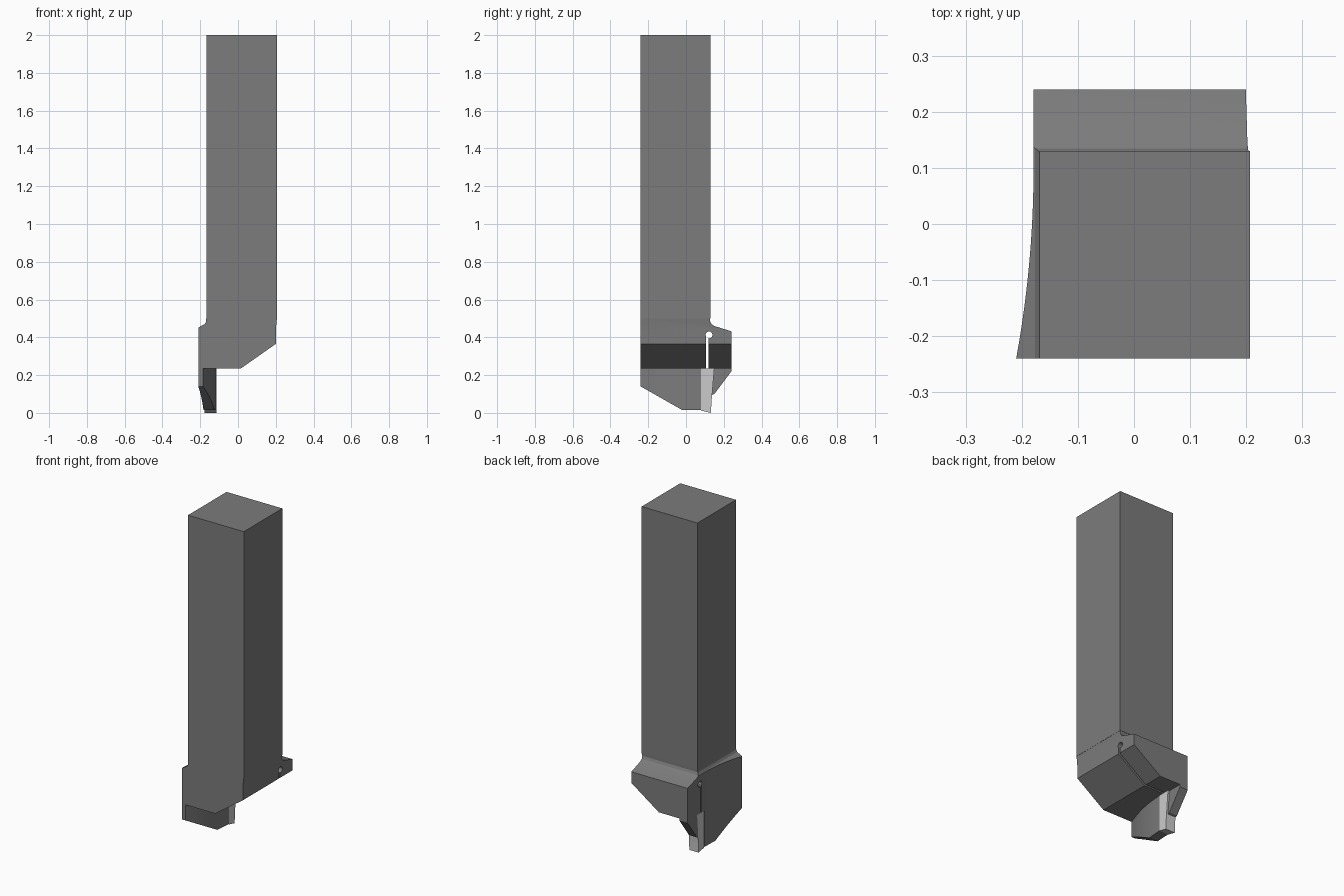
import bpy, bmesh, math

if "Cube" in bpy.data.objects:
    bpy.data.objects.remove(bpy.data.objects["Cube"])


def prism(name, pts, axis, lo, hi, mat=None):
    """Extrude a closed 2D profile along an axis: x -> (y,z), y -> (x,z), z -> (x,y)."""
    put = {'x': lambda a, b, c: (c, a, b),
           'y': lambda a, b, c: (a, c, b),
           'z': lambda a, b, c: (a, b, c)}[axis]
    bm = bmesh.new()
    low = [bm.verts.new(put(a, b, lo)) for a, b in pts]
    high = [bm.verts.new(put(a, b, hi)) for a, b in pts]
    bm.faces.new(low)
    bm.faces.new(high)
    n = len(pts)
    for i in range(n):
        j = (i + 1) % n
        bm.faces.new((low[i], low[j], high[j], high[i]))
    bmesh.ops.recalc_face_normals(bm, faces=bm.faces)
    me = bpy.data.meshes.new(name)
    bm.to_mesh(me)
    bm.free()
    ob = bpy.data.objects.new(name, me)
    bpy.context.collection.objects.link(ob)
    if mat:
        me.materials.append(mat)
    return ob


def boolean(ob, cutter, op):
    cutter.hide_render = True
    mod = ob.modifiers.new(op, 'BOOLEAN')
    mod.operation, mod.object, mod.solver = op, cutter, 'EXACT'
    bpy.context.view_layer.objects.active = ob
    bpy.ops.object.modifier_apply(modifier=mod.name)
    bpy.data.objects.remove(cutter)


def smooth(ob):
    bpy.ops.object.select_all(action='DESELECT')
    ob.select_set(True)
    bpy.context.view_layer.objects.active = ob
    bpy.ops.object.shade_smooth_by_angle(angle=math.radians(20))


def material(name, v):
    m = bpy.data.materials.new(name)
    m.diffuse_color = (v, v, v, 1)
    m.use_nodes = True
    m.node_tree.nodes["Principled BSDF"].inputs["Base Color"].default_value = m.diffuse_color
    return m


steel = material("steel", 0.2)
carbide = material("carbide", 0.6)


def arc(y, tip, bow):
    """x of a curved blade side, bowing outwards towards the front."""
    return tip - bow * (max(0, 0.1 - y) / 0.34) ** 2


# square shank
prism("shank", [(-0.168, -0.24), (0.207, -0.24), (0.207, 0.13), (-0.168, 0.13)],
      'z', 0.5, 2.0, steel)

# head block: front profile, trimmed by the side profile and the curved left face
head = prism("head", [(-0.168, 0.5), (-0.169, 0.483), (-0.176, 0.47), (-0.21, 0.452),
                      (-0.21, 0.235), (0.015, 0.235), (0.2, 0.365), (0.2, 0.44),
                      (0.206, 0.5)], 'y', -0.24, 0.24, steel)
boolean(head, prism("trim_side", [(-0.4, 0.1), (0.3, 0.1), (0.24, 0.2), (0.24, 0.432),
                                  (0.15, 0.46), (0.135, 0.47), (0.128, 0.485),
                                  (0.13, 0.6), (-0.4, 0.6)], 'x', -0.5, 0.5), 'INTERSECT')
ys = [-0.26 + 0.36 * i / 14 for i in range(15)]
outer = [(arc(y, -0.179, 0.031), y) for y in ys]
boolean(head, prism("trim_plan", outer + [(-0.179, 0.4), (0.5, 0.4), (0.5, -0.26)],
                    'z', -0.2, 0.9), 'INTERSECT')

# clamping slot with a round relief hole
boolean(head, prism("slot", [(0.107, 0.2), (0.118, 0.2), (0.118, 0.41), (0.107, 0.41)],
                    'x', -0.5, 0.5), 'DIFFERENCE')
hole = [(0.122 + 0.018 * math.cos(math.tau * i / 24), 0.413 + 0.018 * math.sin(math.tau * i / 24))
        for i in range(24)]
boolean(head, prism("relief_hole", hole, 'x', -0.5, 0.5), 'DIFFERENCE')
smooth(head)

# curved blade that supports the insert
inner = [(arc(y, -0.117, 0.068), y) for y in reversed(ys)]
blade = prism("blade", outer + inner, 'z', -0.1, 0.235, steel)
boolean(blade, prism("blade_side", [(-0.24, 0.4), (-0.24, 0.14), (-0.02, 0.015),
                                    (0.08, 0.015), (0.08, 0.4)],
                     'x', -0.5, 0.5), 'INTERSECT')
smooth(blade)

# cutting insert with a sloped tip
prism("insert", [(0.08, 0.235), (0.08, 0.012), (0.132, 0.0), (0.135, 0.06), (0.15, 0.235)],
      'x', -0.178, -0.115, carbide)

# clamp jaw behind the insert
prism("clamp_jaw", [(0.149, 0.235), (0.138, 0.095), (0.15, 0.1), (0.24, 0.22), (0.24, 0.235)],
      'x', -0.179, -0.125, steel)
